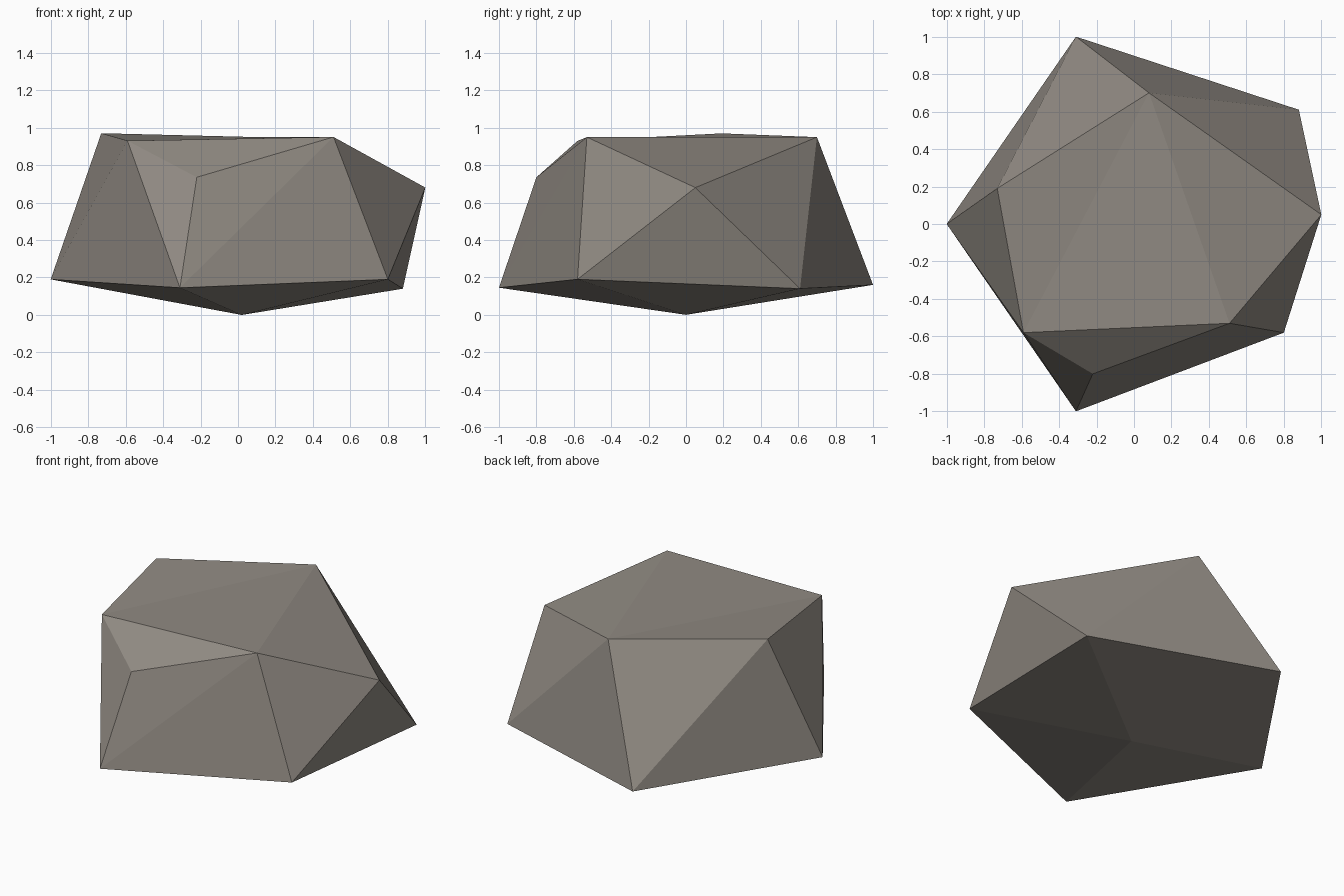
import bpy, bmesh

if "Cube" in bpy.data.objects:
    bpy.data.objects.remove(bpy.data.objects["Cube"])

# Corner points of the faceted boulder
corners = {
    # bottom point and the low ring around it
    "L": (0.02, 0.00, 0.00),
    "A": (-0.31, 1.00, 0.16), "B": (0.88, 0.61, 0.14), "D": (0.80, -0.58, 0.19),
    "E": (-0.31, -1.00, 0.145), "F": (-1.00, 0.00, 0.19),
    # shoulder points
    "C": (1.00, 0.05, 0.68), "K": (-0.22, -0.80, 0.735),
    # top rim
    "G": (-0.73, 0.19, 0.97), "H": (0.08, 0.70, 0.95),
    "I": (0.51, -0.53, 0.95), "J": (-0.59, -0.58, 0.93),
}
low_ring = "ABDEF"
sides = "EDI EIK EKJ EJF FJG FGA AGH AHB HBC BCD CDI".split()
top = "CIH HIJ HJG JKI".split()

bm = bmesh.new()
v = {name: bm.verts.new(co) for name, co in corners.items()}

# Underside: a fan from the bottom point to the low ring
for i, p in enumerate(low_ring):
    bm.faces.new((v["L"], v[p], v[low_ring[(i + 1) % 5]]))

# Sides and top facets
for tri in sides + top:
    bm.faces.new([v[p] for p in tri])
bmesh.ops.recalc_face_normals(bm, faces=bm.faces)

mesh = bpy.data.meshes.new("rock")
bm.to_mesh(mesh)
bm.free()

# Warm grey stone
stone = bpy.data.materials.new("warm_grey_stone")
stone.diffuse_color = (0.28, 0.255, 0.225, 1.0)
stone.use_nodes = True
stone.node_tree.nodes["Principled BSDF"].inputs["Base Color"].default_value = stone.diffuse_color
mesh.materials.append(stone)

rock = bpy.data.objects.new("rock", mesh)
bpy.context.collection.objects.link(rock)
